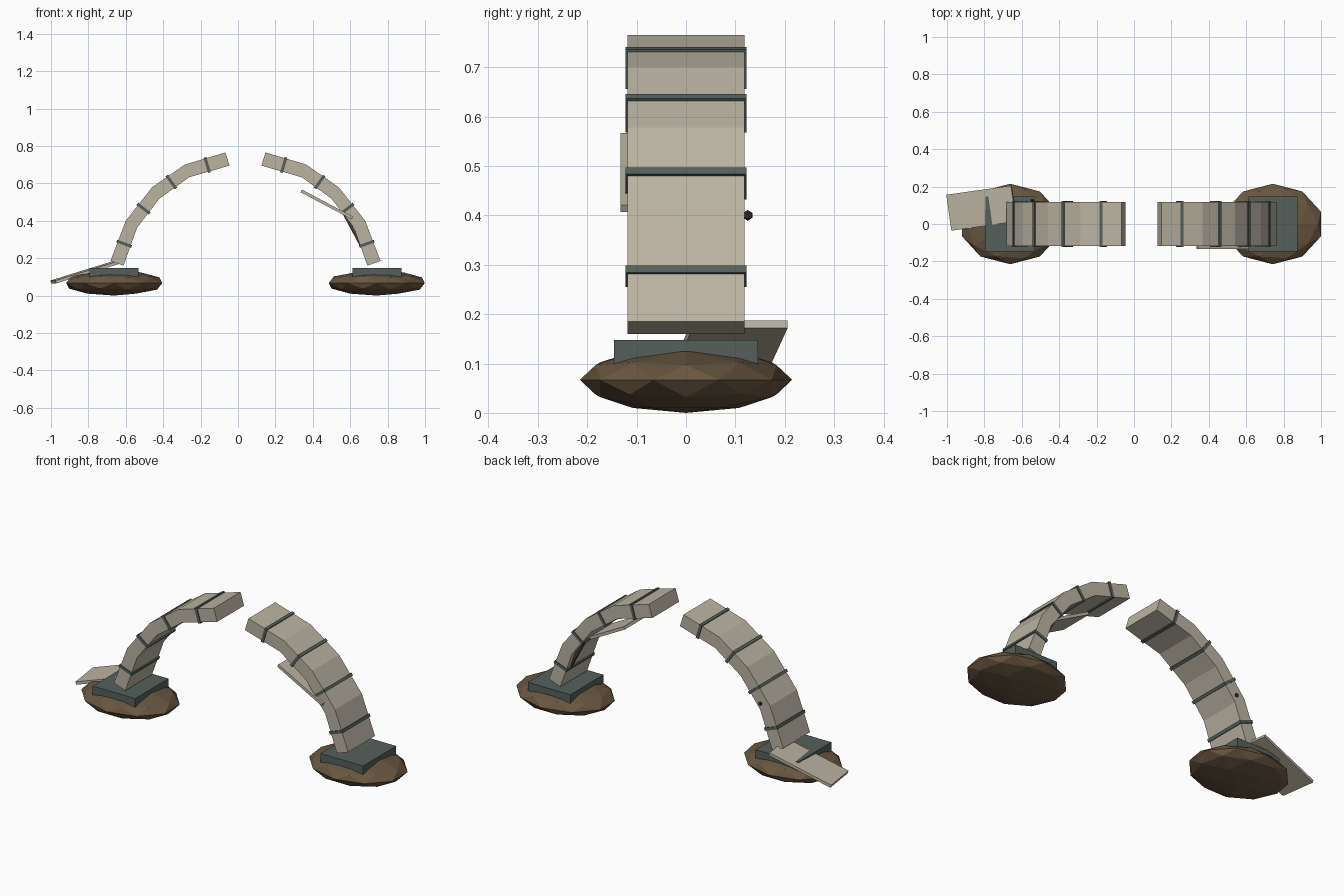
import bpy, bmesh
from math import radians, atan2
from mathutils import Matrix, Vector

cube = bpy.data.objects.get("Cube")
if cube:
    bpy.data.objects.remove(cube, do_unlink=True)


def material(name, rgb):
    m = bpy.data.materials.new(name)
    m.use_nodes = True
    m.diffuse_color = (*rgb, 1)
    m.node_tree.nodes["Principled BSDF"].inputs["Base Color"].default_value = (*rgb, 1)
    return m


STONE = material("weathered_stone", (0.50, 0.455, 0.365))
METAL = material("green_grey_metal", (0.09, 0.118, 0.104))
EARTH = material("brown_earth", (0.14, 0.093, 0.052))
DARK = material("dark_brown", (0.06, 0.04, 0.028))


def finish(bm, name, mat):
    bmesh.ops.recalc_face_normals(bm, faces=bm.faces)
    mesh = bpy.data.meshes.new(name)
    bm.to_mesh(mesh)
    bm.free()
    mesh.materials.append(mat)
    ob = bpy.data.objects.new(name, mesh)
    bpy.context.collection.objects.link(ob)
    return ob


def box(name, mat, loc, size, pitch=0, yaw=0):
    bm = bmesh.new()
    turn = Matrix.Rotation(yaw, 4, 'Z') @ Matrix.Rotation(-pitch, 4, 'Y')
    bmesh.ops.create_cube(bm, size=1, matrix=Matrix.Translation(loc) @ turn @ Matrix.Diagonal((*size, 1)))
    return finish(bm, name, mat)


def ball(name, mat, loc, radii, level):
    bm = bmesh.new()
    bmesh.ops.create_icosphere(bm, subdivisions=level, radius=1,
                               matrix=Matrix.Translation(loc) @ Matrix.Diagonal((*radii, 1)))
    return finish(bm, name, mat)


CENTRE = 0.04
HALF_WIDTH = 0.118
# Arch side profile as distance from the middle and height
OUTER = [(0.722, 0.185), (0.64, 0.40), (0.50, 0.578), (0.325, 0.70), (0.107, 0.765)]
INNER = [(0.652, 0.16), (0.58, 0.362), (0.46, 0.518), (0.302, 0.632), (0.085, 0.695)]

for side, label in ((-1, "right"), (1, "left")):
    # Broken arch half: side profile extruded across the width
    bm = bmesh.new()
    rows = []
    for o, i in zip(OUTER, INNER):
        rows.append([bm.verts.new((CENTRE + side * p[0], y, p[1]))
                     for p, y in ((o, -HALF_WIDTH), (o, HALF_WIDTH), (i, HALF_WIDTH), (i, -HALF_WIDTH))])
    for a, b in zip(rows, rows[1:]):
        for k in range(4):
            n = (k + 1) % 4
            bm.faces.new((a[k], a[n], b[n], b[k]))
    bm.faces.new(rows[0])
    bm.faces.new(rows[-1])
    finish(bm, f"{label}_arch", STONE)

    # Metal band around the middle of each arch segment
    for n in range(4):
        corners = [Vector(p) for p in (OUTER[n], OUTER[n + 1], INNER[n], INNER[n + 1])]
        mid = sum(corners, Vector((0, 0))) / 4
        along = corners[1] + corners[3] - corners[0] - corners[2]
        box(f"{label}_band_{n + 1}", METAL, (CENTRE + side * mid.x, 0, mid.y),
            (0.016, 0.245, 0.084), pitch=atan2(along.y, side * along.x))

    # Footing mound and plinth
    x = CENTRE + side * 0.702
    ball(f"{label}_mound", EARTH, (x, 0, 0.067), (0.27, 0.215, 0.067), 2)
    box(f"{label}_plinth", METAL, (x, 0, 0.123), (0.262, 0.292, 0.05))

# Fallen slab resting on the plinth and mound
box("fallen_slab", STONE, (-0.815, 0.085, 0.126), (0.365, 0.194, 0.016), radians(17), radians(8))

# Loose panel caught under the arch
box("loose_panel", STONE, (0.475, -0.036, 0.487), (0.31, 0.194, 0.016), radians(-28))

# Dark strut under the arch and a stud on its back face
box("inner_strut", DARK, (0.612, 0.08, 0.355), (0.2, 0.016, 0.016), radians(-62))
ball("back_stud", DARK, (-0.545, 0.125, 0.4), (0.011, 0.011, 0.011), 1)
